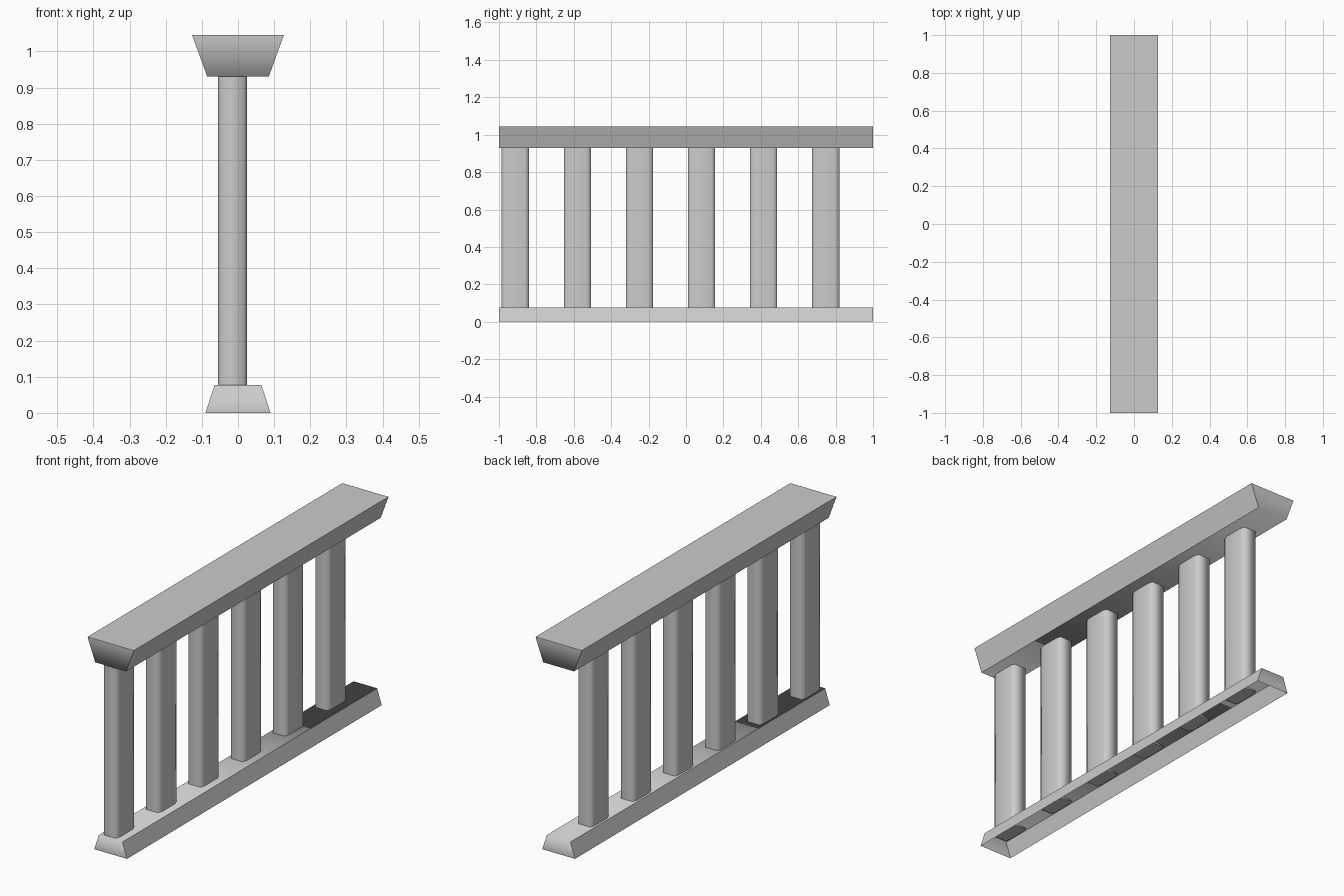
import bpy
import bmesh

old = bpy.data.objects.get("Cube")
if old:
    bpy.data.objects.remove(old, do_unlink=True)

# One plain stone colour
stone = bpy.data.materials.new("pale grey stone")
stone.use_nodes = True
grey = (0.6, 0.6, 0.6, 1)
stone.diffuse_color = grey
stone.node_tree.nodes["Principled BSDF"].inputs["Base Color"].default_value = grey


def finish(bm, name):
    mesh = bpy.data.meshes.new(name)
    bm.to_mesh(mesh)
    bm.free()
    mesh.materials.append(stone)
    obj = bpy.data.objects.new(name, mesh)
    bpy.context.collection.objects.link(obj)
    return obj


def prism(profile, axis_point, start, end):
    """Extrude a closed profile; axis_point maps (a, b, along) to x, y, z."""
    bm = bmesh.new()
    rings = [[bm.verts.new(axis_point(a, b, t)) for a, b in profile] for t in (start, end)]
    count = len(profile)
    for i in range(count):
        j = (i + 1) % count
        bm.faces.new((rings[0][i], rings[0][j], rings[1][j], rings[1][i]))
    for ring in rings:
        bm.faces.new(ring)
    bmesh.ops.recalc_face_normals(bm, faces=bm.faces)
    return bm


def rail(name, low, high, bottom_half, top_half, soft_direction, open_below):
    """Tapered rail whose ends shade softly into the face the balusters meet."""
    profile = [(-bottom_half, low), (bottom_half, low), (top_half, high), (-top_half, high)]
    bm = prism(profile, lambda x, z, y: (x, y, z), -1, 1)
    for face in bm.faces:
        face.smooth = True
    for edge in bm.edges:
        normals = [f.normal for f in edge.link_faces]
        meets_soft = any(n.z * soft_direction > 0.9 for n in normals)
        meets_end = any(abs(n.y) > 0.9 for n in normals)
        edge.smooth = meets_soft and meets_end
    if open_below:
        under = [f for f in bm.faces if f.normal.z < -0.9]
        bmesh.ops.delete(bm, geom=under, context="FACES_ONLY")
    return finish(bm, name)


# Handrail and hollow base rail
rail("handrail", 0.93, 1.045, 0.085, 0.127, -1, False)
rail("base_rail", 0, 0.077, 0.09, 0.065, 1, True)

# Six evenly spaced balusters with softened corners, set off the centre line
hx, hy, cut_x, cut_y = 0.04, 0.0725, 0.008, 0.022
section = [(hx, hy - cut_y), (hx - cut_x, hy)]
section += [(-x, y) for x, y in reversed(section)]
section += [(-x, -y) for x, y in section]
for i in range(6):
    centre = -0.913 + i * 0.332
    bm = prism(section, lambda x, y, z: (x - 0.015, y + centre, z), 0.07, 0.935)
    for face in bm.faces:
        face.smooth = abs(face.normal.z) < 0.5
    for edge in bm.edges:
        edge.smooth = all(f.smooth for f in edge.link_faces)
    finish(bm, f"baluster_{i + 1}")
